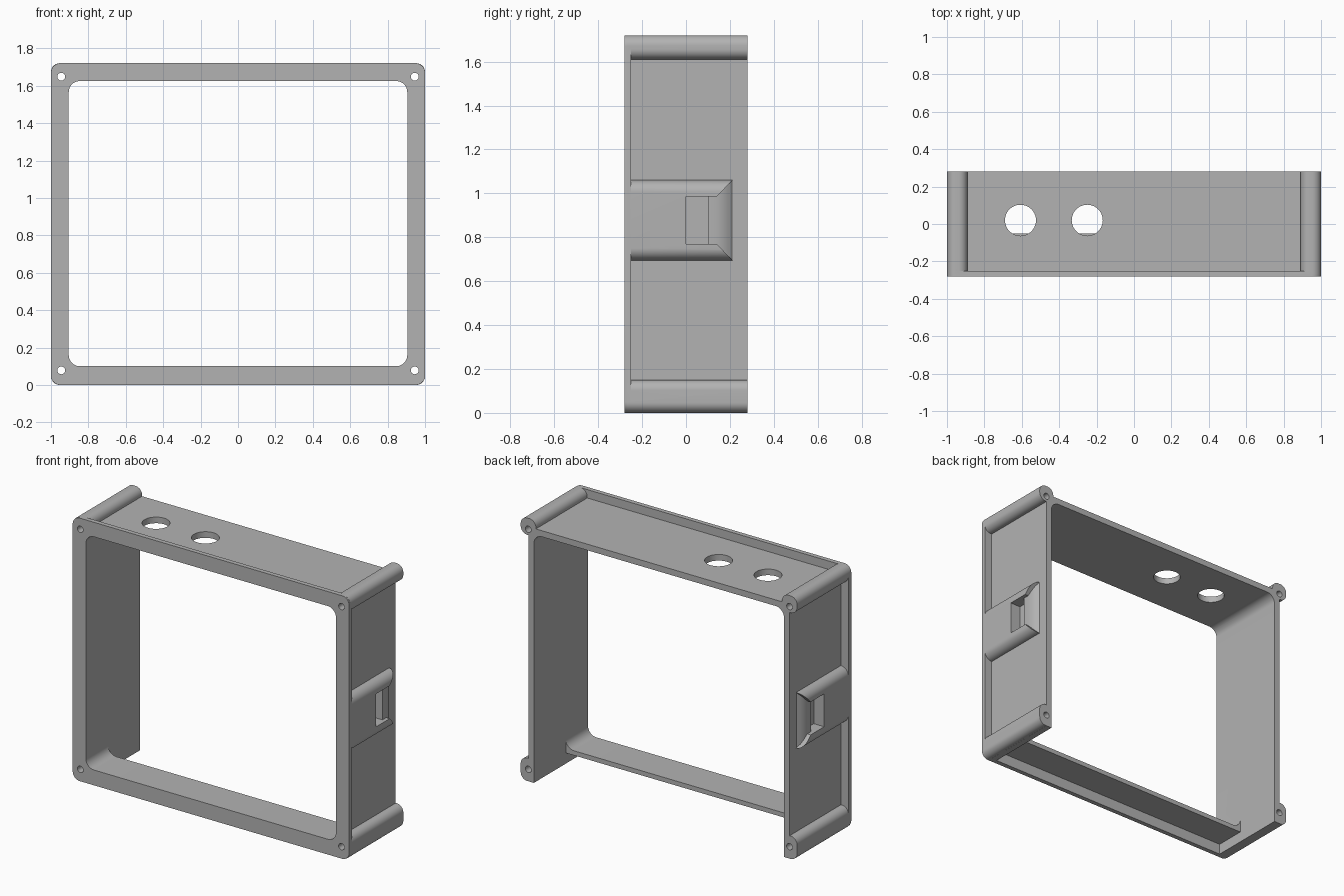
import bpy, bmesh, math
from mathutils import Vector

if "Cube" in bpy.data.objects:
    bpy.data.objects.remove(bpy.data.objects["Cube"], do_unlink=True)

grey = bpy.data.materials.new("plain grey")
grey.use_nodes = True
grey.diffuse_color = (0.45, 0.45, 0.45, 1)
grey.node_tree.nodes["Principled BSDF"].inputs["Base Color"].default_value = (0.45, 0.45, 0.45, 1)


def loft(name, rings):
    """Solid through matching rings of 3D points."""
    bm = bmesh.new()
    loops = [[bm.verts.new(p) for p in ring] for ring in rings]
    n = len(loops[0])
    for a, b in zip(loops, loops[1:]):
        for i in range(n):
            j = (i + 1) % n
            bm.faces.new((a[i], a[j], b[j], b[i]))
    bm.faces.new(loops[0])
    bm.faces.new(loops[-1])
    bmesh.ops.recalc_face_normals(bm, faces=bm.faces)
    mesh = bpy.data.meshes.new(name)
    bm.to_mesh(mesh)
    bm.free()
    mesh.materials.append(grey)
    obj = bpy.data.objects.new(name, mesh)
    bpy.context.collection.objects.link(obj)
    return obj


def rounded(x0, x1, z0, z1, r, steps=10):
    """Rounded rectangle outline in x and z."""
    if r == 0:
        return [(x0, z0), (x1, z0), (x1, z1), (x0, z1)]
    pts = []
    corners = [(x1 - r, z1 - r), (x0 + r, z1 - r), (x0 + r, z0 + r), (x1 - r, z0 + r)]
    for k, (cx, cz) in enumerate(corners):
        for i in range(steps + 1):
            a = math.pi / 2 * (k + i / steps)
            pts.append((cx + r * math.cos(a), cz + r * math.sin(a)))
    return pts


def block(name, x0, x1, z0, z1, y0, y1, r=0.0):
    outline = rounded(x0, x1, z0, z1, r)
    return loft(name, [[Vector((x, y, z)) for x, z in outline] for y in (y0, y1)])


def combine(target, tool, operation):
    mod = target.modifiers.new("join", "BOOLEAN")
    mod.operation = operation
    mod.solver = "EXACT"
    mod.object = tool
    bpy.context.view_layer.objects.active = target
    bpy.ops.object.modifier_apply(modifier=mod.name)
    bpy.data.objects.remove(tool, do_unlink=True)


def add(target, tool):
    combine(target, tool, "UNION")


def cut(target, tool):
    combine(target, tool, "DIFFERENCE")


def circle(cx, cy, r, n=40):
    return [(cx + r * math.cos(math.tau * i / n), cy + r * math.sin(math.tau * i / n)) for i in range(n)]


# Walls, with the floor cut back to a short shelf
frame = block("frame", -0.945, 0.945, 0, 1.665, -0.26, 0.28)
cut(frame, block("floor_cut", -0.905, 0.905, -0.1, 0.4, -0.05, 0.4))
cut(frame, block("shelf_underside_cut", -0.905, 0.905, -0.1, 0.07, -0.3, 0.4))

# Front flange
add(frame, block("flange", -1, 1, 0, 1.72, -0.28, -0.25, 0.05))

# Corner screw bosses
for s in (-1, 1):
    for z0, z1, inner in ((0, 0.15, 0.905), (1.61, 1.72, 0.89)):
        x0, x1 = sorted((s * inner, s * 1.0))
        add(frame, block("boss", x0, x1, z0, z1, -0.27, 0.28, 0.047))

# Central opening, screw holes and the two round ports in the top
cut(frame, block("opening", -0.905, 0.905, 0.10, 1.625, -0.4, 0.4, 0.06))
for x in (-0.945, 0.945):
    for z in (0.078, 1.648):
        ring = circle(x, z, 0.021, 24)
        cut(frame, loft("screw_hole", [[(a, y, b) for a, b in ring] for y in (-0.4, 0.4)]))
for x in (-0.607, -0.25):
    ring = circle(x, 0.02, 0.083)
    cut(frame, loft("port", [[(a, b, z) for a, b in ring] for z in (1.5, 1.8)]))

# Side catches: rolled edges, a scooped back end and a pocket
Z_LOW, Z_HIGH = 0.695, 1.06
P_LOW, P_HIGH = 0.77, 0.985
for s in (-1, 1):
    arc = [math.pi / 2 * i / 8 for i in range(9)]
    r = 0.055
    section = [(0.93, Z_LOW)]
    section += [(1 - r + r * math.sin(a), Z_LOW + r - r * math.cos(a)) for a in arc]
    section += [(1 - r + r * math.cos(a), Z_HIGH - r + r * math.sin(a)) for a in arc]
    section += [(0.93, Z_HIGH)]
    catch = loft("catch", [[(s * x, y, z) for x, z in section] for y in (-0.26, 0.212)])

    # Scoop floor curves down toward the back while its sides flare
    rings = []
    for y, floor, flare in ((0.05, 0.975, 0), (0.14, 0.975, 0), (0.165, 0.97, 0.35),
                            (0.19, 0.96, 0.7), (0.213, 0.943, 1.02)):
        lo = P_LOW + (Z_LOW - P_LOW) * flare
        hi = P_HIGH + (Z_HIGH - P_HIGH) * flare
        rings.append([(s * x, y, z) for x, z in rounded(floor, 1.1, lo, hi, 0)])
    cut(catch, loft("scoop", rings))
    add(frame, catch)
    x0, x1 = sorted((s * 0.925, s * 1.1))
    cut(frame, block("pocket", x0, x1, P_LOW, P_HIGH, 0.0, 0.1))

# Keep only the one material and shade the rounds smoothly
frame.data.materials.clear()
frame.data.materials.append(grey)
for poly in frame.data.polygons:
    poly.material_index = 0
bpy.ops.object.select_all(action="DESELECT")
frame.select_set(True)
bpy.context.view_layer.objects.active = frame
bpy.ops.object.shade_smooth_by_angle(angle=math.radians(30))
